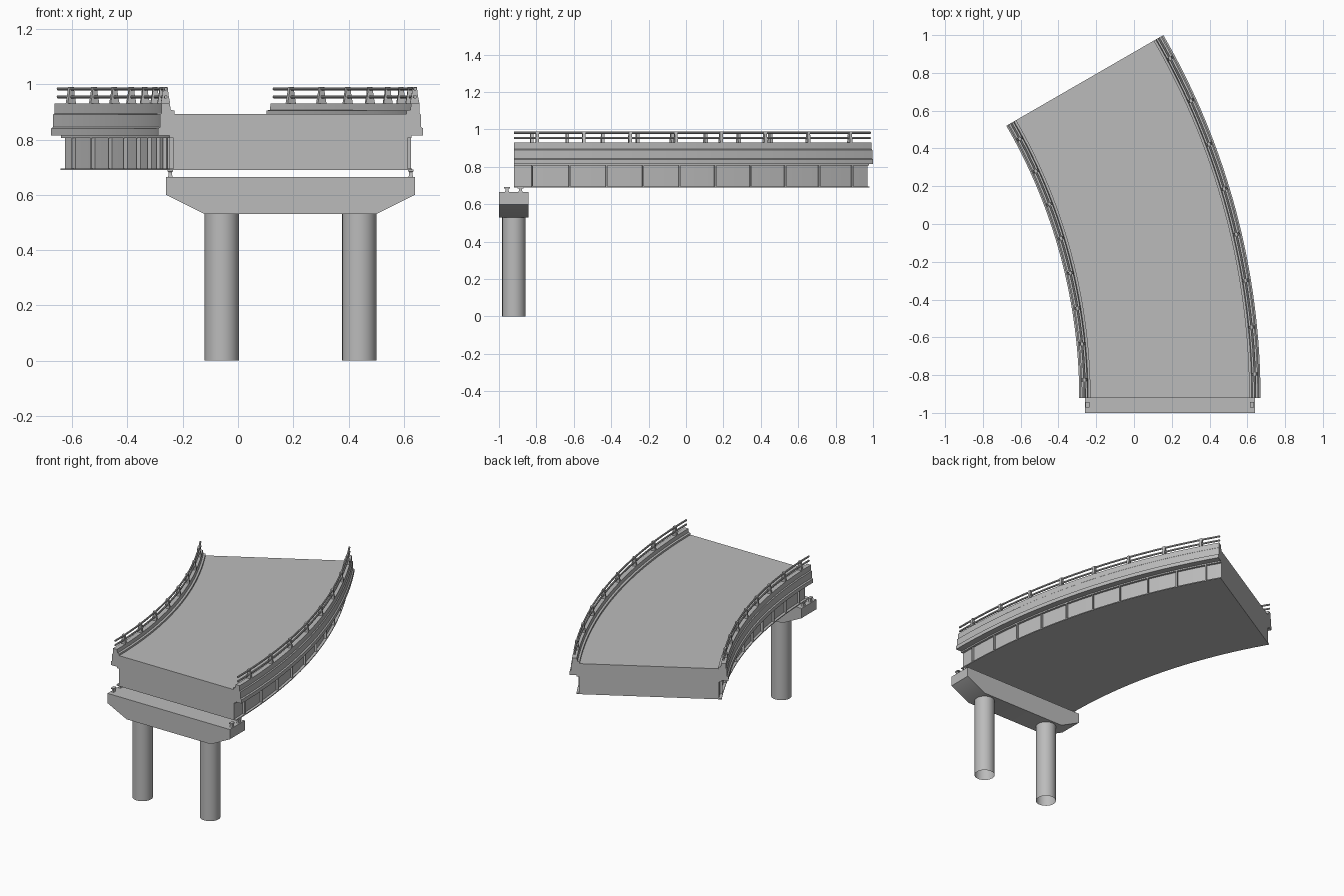
import bpy, bmesh, math
from mathutils import Matrix, Vector

cube = bpy.data.objects.get("Cube")
if cube:
    bpy.data.objects.remove(cube, do_unlink=True)

# Bend: centre of the arc, edge radii and swept angle
CX, CY = -3.17, -0.92
R_IN, R_OUT = 2.88, 3.84
SWEEP = math.radians(30)
SEGMENTS = 32

concrete = bpy.data.materials.new("concrete_grey")
concrete.use_nodes = True
GREY = (0.5, 0.5, 0.5, 1)
concrete.diffuse_color = GREY
concrete.node_tree.nodes["Principled BSDF"].inputs["Base Color"].default_value = GREY


def finish(name, bm, recalc=True):
    if recalc:
        bmesh.ops.recalc_face_normals(bm, faces=bm.faces)
    mesh = bpy.data.meshes.new(name)
    bm.to_mesh(mesh)
    bm.free()
    mesh.materials.append(concrete)
    obj = bpy.data.objects.new(name, mesh)
    bpy.context.collection.objects.link(obj)
    bpy.ops.object.select_all(action='DESELECT')
    obj.select_set(True)
    bpy.context.view_layer.objects.active = obj
    bpy.ops.object.shade_smooth_by_angle(angle=math.radians(30))
    return obj


def on_arc(r, z, angle):
    return Vector((CX + r * math.cos(angle), CY + r * math.sin(angle), z))


def loft(bm, rings):
    """Skin a list of closed rings and cap both ends."""
    rings = [[bm.verts.new(p) for p in ring] for ring in rings]
    n = len(rings[0])
    for a, b in zip(rings, rings[1:]):
        for i in range(n):
            j = (i + 1) % n
            bm.faces.new((a[i], a[j], b[j], b[i]))
    bm.faces.new(rings[0])
    bm.faces.new(rings[-1][::-1])


def sweep(bm, profile, start=0, end=SWEEP, steps=SEGMENTS):
    """Sweep a (radius, height) profile along the bend."""
    angles = [start + (end - start) * k / steps for k in range(steps + 1)]
    loft(bm, [[on_arc(r, z, a) for r, z in profile] for a in angles])


def both_sides(half):
    """Mirror (inset, height) points into a full cross-section."""
    return [(R_IN + d, z) for d, z in half] + [(R_OUT - d, z) for d, z in reversed(half)]


# Deck slab with stepped parapets and kerbs
bm = bmesh.new()
sweep(bm, both_sides([(0.05, 0.815), (0, 0.815), (0, 0.84), (0.008, 0.845), (0.008, 0.89),
                      (0.014, 0.895), (0.014, 0.93), (0.043, 0.93), (0.047, 0.907),
                      (0.06, 0.905), (0.06, 0.893)]))
finish("deck", bm)

# Box girder with a projecting bottom flange and a top flange
bm = bmesh.new()
sweep(bm, both_sides([(0.04, 0.69), (0.04, 0.696), (0.057, 0.696), (0.057, 0.806),
                      (0.042, 0.806), (0.042, 0.815)]))
finish("girder", bm)

# Web stiffener plates
bm = bmesh.new()
half_plate = 0.001
for k in range(10):
    a = math.radians(1.5 + 3 * k)
    for edge, s in ((R_IN, 1), (R_OUT, -1)):
        lo, hi = edge + s * 0.043, edge + s * 0.06
        sweep(bm, [(lo, 0.696), (hi, 0.696), (hi, 0.806), (lo, 0.806)],
              a - half_plate, a + half_plate, 1)
finish("web_stiffeners", bm)

# Handrails: two tubes per side, carried on tapered posts
for side, edge, s in (("right", R_IN, 1), ("left", R_OUT, -1)):
    centre = edge + s * 0.029
    bm = bmesh.new()
    for z in (0.954, 0.983):
        sweep(bm, [(centre + 0.006 * math.cos(t * math.pi / 4),
                    z + 0.006 * math.sin(t * math.pi / 4)) for t in range(8)])
    finish(side + "_handrails", bm)

    bm = bmesh.new()
    for k in range(8):
        a = SWEEP * (k + 0.5) / 8
        rings = []
        for z, w in ((0.93, 0.017), (0.936, 0.016), (0.962, 0.011), (0.99, 0.008)):
            t = 0.008 / centre
            rings.append([on_arc(centre + x * w, z, a + y * t)
                          for x, y in ((-1, -1), (1, -1), (1, 1), (-1, 1))])
        loft(bm, rings)
    finish(side + "_rail_posts", bm)

# Pier cap with tapered ends
cap = [(-0.26, 0.665), (-0.26, 0.6), (-0.12, 0.53), (0.5, 0.53), (0.64, 0.6), (0.64, 0.665)]
bm = bmesh.new()
loft(bm, [[Vector((x, y, z)) for x, z in cap] for y in (-1.0, -0.843)])
finish("pier_cap", bm)

# Round columns, open at the foot
for side, x in (("right", -0.058), ("left", 0.439)):
    bm = bmesh.new()
    bmesh.ops.create_cone(bm, cap_ends=False, segments=24, radius1=0.0625, radius2=0.0625,
                          depth=0.53, matrix=Matrix.Translation((x, -0.92, 0.265)))
    finish(side + "_column", bm)

# Bearings: waisted pads between cap and girder
bm = bmesh.new()
for x in (-0.245, 0.625):
    for y in (-0.957, -0.885):
        loft(bm, [[Vector((x + 0.7 * w * i, y + w * j, z))
                   for i, j in ((-1, -1), (1, -1), (1, 1), (-1, 1))]
                  for z, w in ((0.665, 0.012), (0.672, 0.009), (0.683, 0.009),
                               (0.685, 0.015), (0.692, 0.015))])
finish("bearings", bm)
